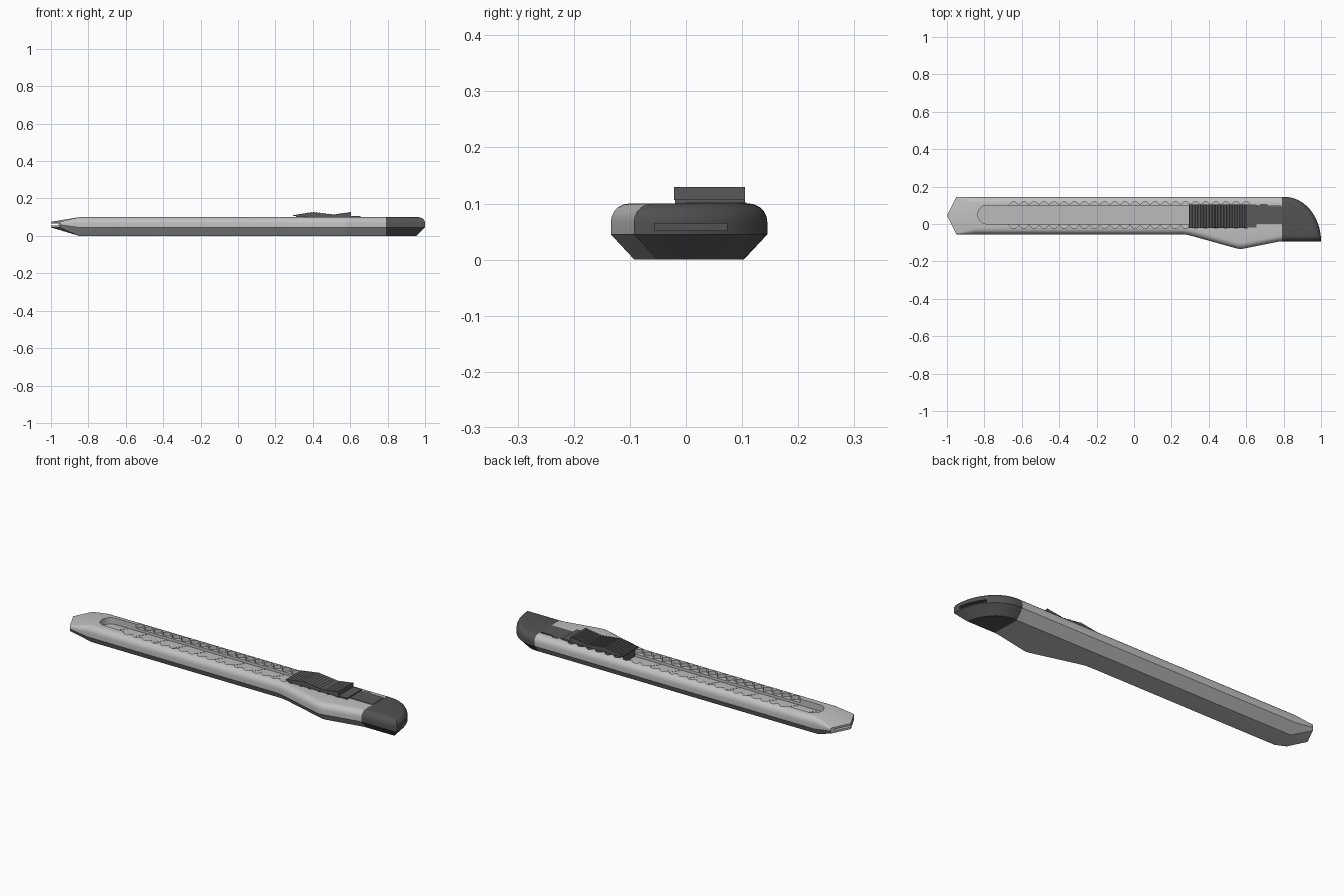
import bpy, bmesh, math

if "Cube" in bpy.data.objects:
    bpy.data.objects.remove(bpy.data.objects["Cube"])


def material(name, value, tint=0.0):
    m = bpy.data.materials.new(name)
    m.use_nodes = True
    colour = (value, value + tint, value, 1)
    m.diffuse_color = colour
    m.node_tree.nodes["Principled BSDF"].inputs["Base Color"].default_value = colour
    return m


SHELL = material("light grey shell", 0.53)
STEEL = material("blade steel", 0.5)
CAP = material("dark grey cap", 0.085)
GRIP = material("charcoal grip", 0.1)


def finish(bm, name, mat):
    bmesh.ops.recalc_face_normals(bm, faces=bm.faces)
    mesh = bpy.data.meshes.new(name)
    bm.to_mesh(mesh)
    bm.free()
    ob = bpy.data.objects.new(name, mesh)
    bpy.context.collection.objects.link(ob)
    if mat:
        mesh.materials.append(mat)
    return ob


def prism(name, points, lo, hi, mat=None, axis="z"):
    """Extrude a flat outline along z, or an x-z profile along y."""
    place = (lambda p, h: (p[0], p[1], h)) if axis == "z" else (lambda p, h: (p[0], h, p[1]))
    bm = bmesh.new()
    a = [bm.verts.new(place(p, lo)) for p in points]
    b = [bm.verts.new(place(p, hi)) for p in points]
    bm.faces.new(a)
    bm.faces.new(b)
    n = len(a)
    for i in range(n):
        j = (i + 1) % n
        bm.faces.new((a[i], a[j], b[j], b[i]))
    return finish(bm, name, mat)


def box(name, x0, x1, y0, y1, z0, z1, mat=None):
    return prism(name, [(x0, y0), (x1, y0), (x1, y1), (x0, y1)], z0, z1, mat)


def cut(ob, cutter):
    mod = ob.modifiers.new("cut", "BOOLEAN")
    mod.operation = "DIFFERENCE"
    mod.solver = "EXACT"
    mod.object = cutter
    bpy.context.view_layer.objects.active = ob
    bpy.ops.object.modifier_apply(modifier=mod.name)
    bpy.data.objects.remove(cutter)


def smooth(ob):
    bpy.ops.object.select_all(action="DESELECT")
    ob.select_set(True)
    bpy.context.view_layer.objects.active = ob
    bpy.ops.object.shade_smooth_by_angle(angle=math.radians(28))


# Cross-section as (inset, height): chamfered below, rounded above
MID, TOP, R = 0.045, 0.1, 0.033
SIDE = [(0.042, 0), (0, MID)]
for i in range(6):
    t = math.radians(90 * i / 5)
    SIDE.append((R * (1 - math.cos(t)), TOP - R + R * math.sin(t)))


# Shell: sections lofted along x, pointed and flattened at the tip
BACK, CENTRE = 0.145, 0.045
sections = [(-1, -0.055), (-0.85, -0.055), (0.25, -0.055), (0.28, -0.057),
            (0.31, -0.064), (0.55, -0.131), (0.57, -0.134), (0.59, -0.131),
            (0.77, -0.095), (0.79, -0.093)]
bm = bmesh.new()
rings = []
for x, front in sections:
    tip = x == -1
    squeeze = 0.15 if tip else 1
    back = [(BACK - i * squeeze, z) for i, z in SIDE]
    fore = [(front + i * squeeze, z) for i, z in reversed(SIDE)]
    ring = []
    for y, z in [(CENTRE, 0)] + back + [(CENTRE, TOP)] + fore:
        px = x + 0.5 * abs(y - CENTRE) if tip else x
        pz = MID + z * 0.3 if tip else z
        ring.append(bm.verts.new((px, y, pz)))
    rings.append(ring)
for a, b in zip(rings, rings[1:]):
    for i in range(len(a)):
        j = (i + 1) % len(a)
        bm.faces.new((a[i], a[j], b[j], b[i]))
half = len(SIDE) + 1
for ring in (rings[0], rings[-1]):
    bm.faces.new(ring[:half + 1])
    bm.faces.new(ring[half:] + ring[:1])
shell = finish(bm, "shell", SHELL)

# Long slot with a round front end
arc = [math.radians(90 + 180 * i / 12) for i in range(13)]
slot = [(-0.785 + 0.05 * math.cos(t), 0.05 + 0.05 * math.sin(t)) for t in arc]
cut(shell, prism("slot_cutter", slot + [(0.785, 0), (0.785, 0.1)], 0.055, 0.2))

# Row of scalloped notches on both edges of the slot
pitch, count, steps = 0.054, 24, 6
wave = [(-0.67 + pitch * i / steps, 0.022 * abs(math.sin(math.pi * i / steps)))
        for i in range(count * steps + 1)]
notches = [(x, -0.003 - h) for x, h in wave] + [(x, 0.098 + h) for x, h in reversed(wave)]
cut(shell, prism("notch_cutter", notches, 0.08, 0.2))

# Opening for the blade at the tip
cut(shell, box("mouth_cutter", -1.1, -0.92, -0.035, 0.125, 0.056, 0.065))
smooth(shell)

# Blade with slanted snap lines
box("blade", -0.86, 0.32, -0.002, 0.102, 0.053, 0.066, STEEL)
for i in range(9):
    x = -0.78 + 0.115 * i
    line = [(x, 0.002), (x + 0.004, 0.002), (x + 0.069, 0.098), (x + 0.065, 0.098)]
    prism("snap_line", line, 0.065, 0.0672, STEEL)

# End cap: quarter ellipse outline stacked along the same cross-section
X0, CX, Y0, A, B = 0.787, 0.805, -0.093, 0.195, 0.238
bm = bmesh.new()
layers = []
for inset, z in SIDE:
    a, b = A - inset, B - inset
    t0 = math.asin(inset / b)
    pts = [(X0, Y0 + inset)]
    for i in range(17):
        t = t0 + (math.pi / 2 - t0) * i / 16
        pts.append((CX + a * math.cos(t), Y0 + b * math.sin(t)))
    pts.append((X0, Y0 + b))
    layers.append([bm.verts.new((x, y, z)) for x, y in pts])
for a, b in zip(layers, layers[1:]):
    for i in range(len(a)):
        j = (i + 1) % len(a)
        bm.faces.new((a[i], a[j], b[j], b[i]))
bm.faces.new(layers[0])
bm.faces.new(layers[-1])
cap = finish(bm, "end_cap", CAP)
cut(cap, box("cap_slot_cutter", 0.92, 1.1, -0.055, 0.073, 0.052, 0.064))
smooth(cap)

# Slider rail lying in the slot, with a small spring catch
rail = [(0.3, 0.001), (0.79, 0.001), (0.79, 0.094), (0.72, 0.094), (0.71, 0.108),
        (0.68, 0.108), (0.66, 0.096), (0.3, 0.096)]
prism("slider_rail", rail, 0.06, 0.102, GRIP)
box("slider_base", 0.31, 0.655, -0.02, 0.105, 0.1, 0.107, GRIP)

# Ridged thumb grip: two saw-toothed slopes with a valley between
envelope = [(0.295, 0.112), (0.4, 0.128), (0.51, 0.115), (0.605, 0.129)]
profile = [(0.605, 0.106), (0.295, 0.106)]
for (x0, z0), (x1, z1) in zip(envelope, envelope[1:]):
    for i in range(7):
        f = i / 7
        x, z = x0 + (x1 - x0) * f, z0 + (z1 - z0) * f
        profile += [(x, z - 0.0025), (x + 0.003, z + 0.001)]
profile.append(envelope[-1])
prism("thumb_grip", profile, -0.021, 0.105, GRIP, "y")
